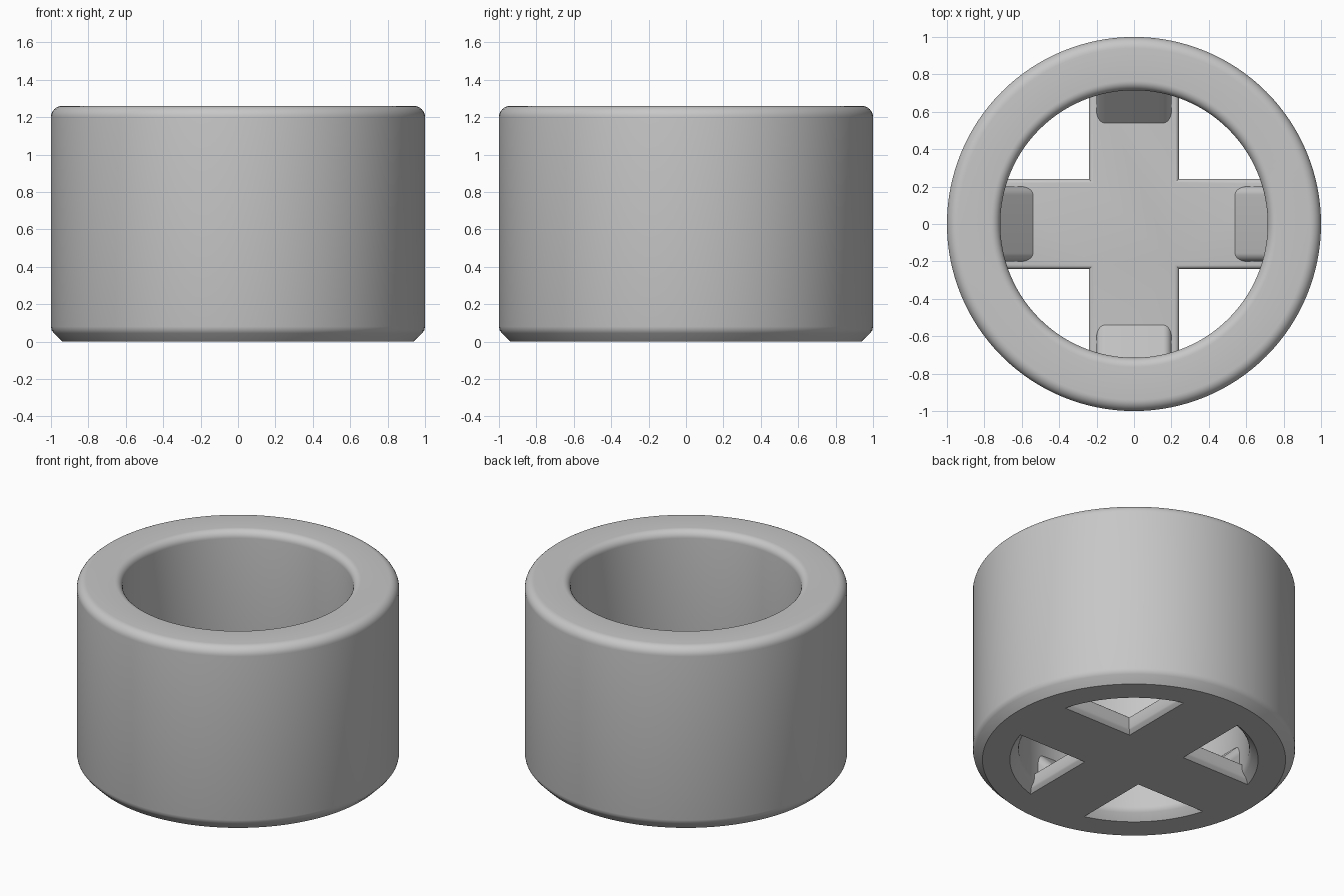
import bpy, bmesh
from math import sin, cos, pi, sqrt, radians

cube = bpy.data.objects.get("Cube")
if cube:
    bpy.data.objects.remove(cube, do_unlink=True)

grey = bpy.data.materials.new("light grey")
grey.use_nodes = True
colour = (0.57, 0.57, 0.57, 1)
grey.diffuse_color = colour
grey.node_tree.nodes["Principled BSDF"].inputs["Base Color"].default_value = colour

HEIGHT, FLOOR, INNER = 1.26, 0.12, 0.715


def arc(cx, cy, r, start, end, n=8):
    angles = [radians(start + (end - start) * i / n) for i in range(n + 1)]
    return [(cx + r * cos(a), cy + r * sin(a)) for a in angles]


def finish(name, bm):
    bmesh.ops.remove_doubles(bm, verts=bm.verts, dist=1e-5)
    bmesh.ops.recalc_face_normals(bm, faces=bm.faces)
    mesh = bpy.data.meshes.new(name)
    bm.to_mesh(mesh)
    bm.free()
    mesh.materials.append(grey)
    obj = bpy.data.objects.new(name, mesh)
    bpy.context.collection.objects.link(obj)
    bpy.ops.object.select_all(action="DESELECT")
    obj.select_set(True)
    bpy.context.view_layer.objects.active = obj
    bpy.ops.object.shade_smooth_by_angle(angle=radians(30))
    return obj


def loft(bm, rings, closed_rows=False):
    """Bridge consecutive closed rings of points with quads."""
    rows = [[bm.verts.new(p) for p in ring] for ring in rings]
    n = len(rows[0])
    count = len(rows) if closed_rows else len(rows) - 1
    for i in range(count):
        a, b = rows[i], rows[(i + 1) % len(rows)]
        for j in range(n):
            k = (j + 1) % n
            bm.faces.new((a[j], a[k], b[k], b[j]))
    return rows


# Thick round wall: chamfered foot, rounded rim inside and out
profile = [(0.77, 0), (0.94, 0), (0.985, 0.045), (0.996, 0.06), (1, 0.08)]
profile += arc(0.94, HEIGHT - 0.06, 0.06, 0, 90)
profile += arc(INNER + 0.05, HEIGHT - 0.05, 0.05, 90, 180)
profile += [(INNER, 0.075), (INNER + 0.004, 0.058), (INNER + 0.014, 0.042)]
SEGMENTS = 128
bm = bmesh.new()
turns = [2 * pi * i / SEGMENTS for i in range(SEGMENTS)]
loft(bm, [[(r * cos(t), r * sin(t), z) for t in turns] for r, z in profile], True)
finish("round_wall", bm)


# Cross-shaped floor with a chamfered underside and rounded top edges
def cross_outline(w, z, reach=0.775):
    arm = [(reach, -w), (reach, w), (w, w)]
    points = []
    for _ in range(4):
        points += [(x, y, z) for x, y in arm]
        arm = [(-y, x) for x, y in arm]
    return points


layers = [(0.217, 0), (0.235, 0.018), (0.241, 0.03)]
layers += arc(0.216, FLOOR - 0.025, 0.025, 0, 90, 5)
bm = bmesh.new()
rows = loft(bm, [cross_outline(w, z) for w, z in layers])
bm.faces.new(rows[0])
bm.faces.new(rows[-1])
finish("cross_floor", bm)

# Four sloped braces with rounded edges between floor and wall
TOE, BACK, SINK, HALF, ROUND = 0.54, 0.80, 0.02, 0.2, 0.045
depth = BACK - TOE + SINK
section = [(-HALF, depth)]
section += [(y, sqrt(2) * (ROUND - d)) for y, d in arc(-HALF + ROUND, 0, ROUND, 180, 90)]
section += [(y, sqrt(2) * (ROUND - d)) for y, d in arc(HALF - ROUND, 0, ROUND, 90, 0)]
section += [(HALF, depth)]
for name, turn in (("left", 0), ("back", 1), ("right", 2), ("front", 3)):
    bm = bmesh.new()
    low = [bm.verts.new((TOE - SINK + e, y, FLOOR - SINK)) for y, e in section]
    high = [bm.verts.new((BACK, y, FLOOR + BACK - TOE - e)) for y, e in section]
    for i in range(len(section) - 1):
        bm.faces.new((low[i], low[i + 1], high[i + 1], high[i]))
    bm.faces.new(low)
    bm.faces.new(high)
    brace = finish(name + "_brace", bm)
    brace.rotation_euler.z = turn * pi / 2
